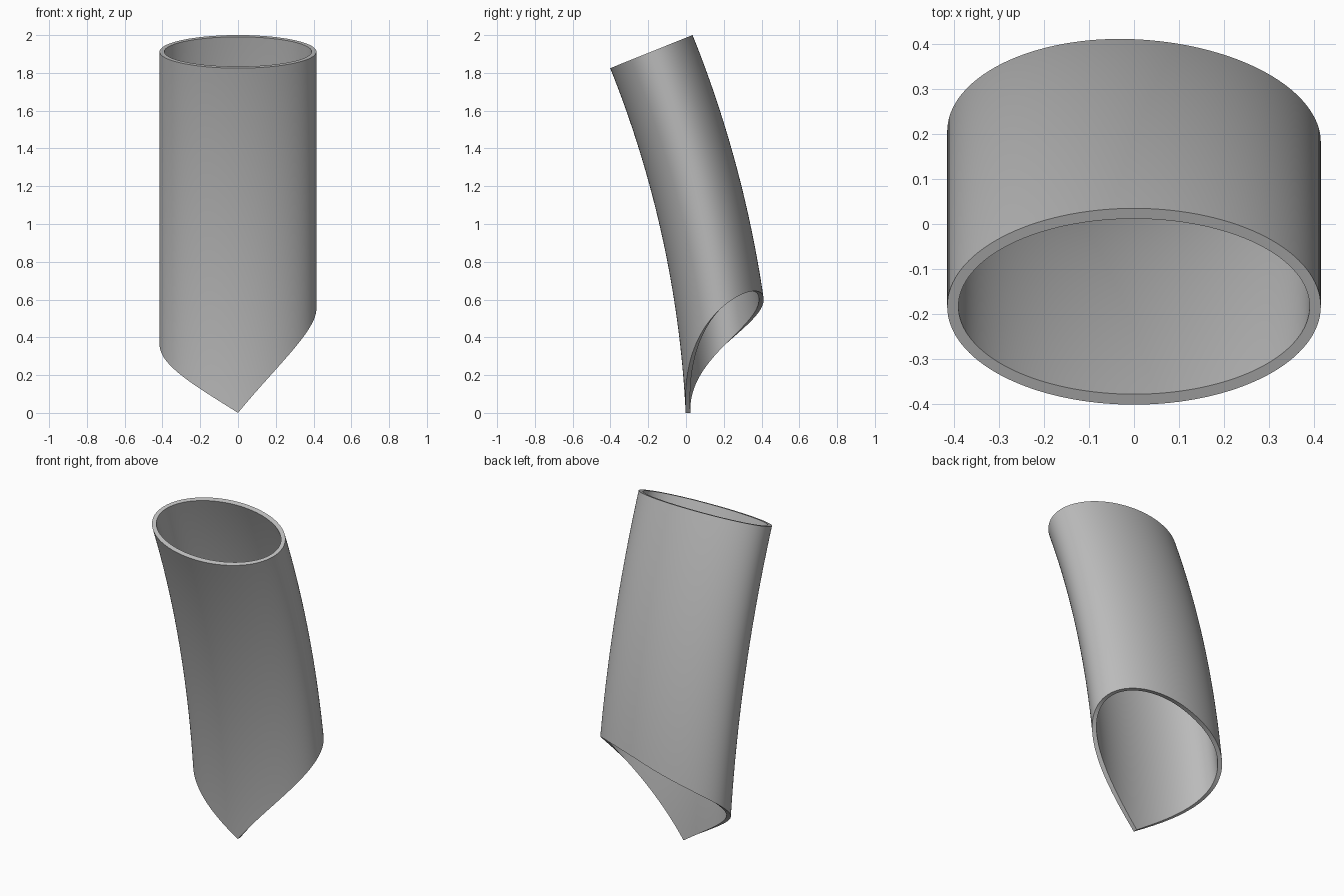
import bpy, bmesh
from math import sin, cos, asin, pi, radians

# Remove the default cube
cube = bpy.data.objects.get("Cube")
if cube:
    bpy.data.objects.remove(cube, do_unlink=True)

# Tube dimensions: oval section swept along an arc in the YZ plane
HALF_WIDTH, HALF_DEPTH, WALL = 0.415, 0.235, 0.025
ARC_Y, ARC_Z, ARC_R = -5.625, -0.275, 5.865
TOP_ANGLE = radians(21.9)
SIDES, STEPS = 128, 32


def cut_height(phi):
    """Height of the slanted, pointed lower rim around the tube."""
    w = abs(phi) / pi
    return 1.59 * w - 0.98 * w * w if phi > 0 else 0.83 * w - 0.22 * w * w


def wall_point(phi, inset, f):
    """Point on the outer or inner wall; f runs from lower rim to top."""
    x = (HALF_WIDTH - inset) * sin(phi)
    r = ARC_R - (HALF_DEPTH - inset) * cos(phi)
    start = asin((cut_height(phi) - ARC_Z) / r)
    t = start + (TOP_ANGLE - start) * f
    return (x, ARC_Y + r * cos(t), ARC_Z + r * sin(t))


# Grey material
grey = bpy.data.materials.new("plain_grey")
grey.use_nodes = True
color = (0.5, 0.5, 0.5, 1.0)
grey.diffuse_color = color
grey.node_tree.nodes["Principled BSDF"].inputs["Base Color"].default_value = color

# Each strip goes up the outer wall and back down the inner wall
bm = bmesh.new()
strips = []
for i in range(SIDES):
    phi = -pi + 2 * pi * i / SIDES
    path = [(0, j / STEPS) for j in range(STEPS + 1)]
    path += [(WALL, f) for _, f in reversed(path)]
    strips.append([bm.verts.new(wall_point(phi, d, f)) for d, f in path])

# Join neighbouring strips into a closed shell
for i, a in enumerate(strips):
    b = strips[(i + 1) % SIDES]
    for j in range(len(a)):
        k = (j + 1) % len(a)
        bm.faces.new((a[j], b[j], b[k], a[k]))
bmesh.ops.recalc_face_normals(bm, faces=bm.faces)

mesh = bpy.data.meshes.new("curved_tube")
bm.to_mesh(mesh)
bm.free()
mesh.materials.append(grey)
tube = bpy.data.objects.new("curved_tube", mesh)
bpy.context.collection.objects.link(tube)

# Smooth walls with crisp rims
bpy.ops.object.select_all(action='DESELECT')
tube.select_set(True)
bpy.context.view_layer.objects.active = tube
bpy.ops.object.shade_smooth_by_angle(angle=radians(30))
